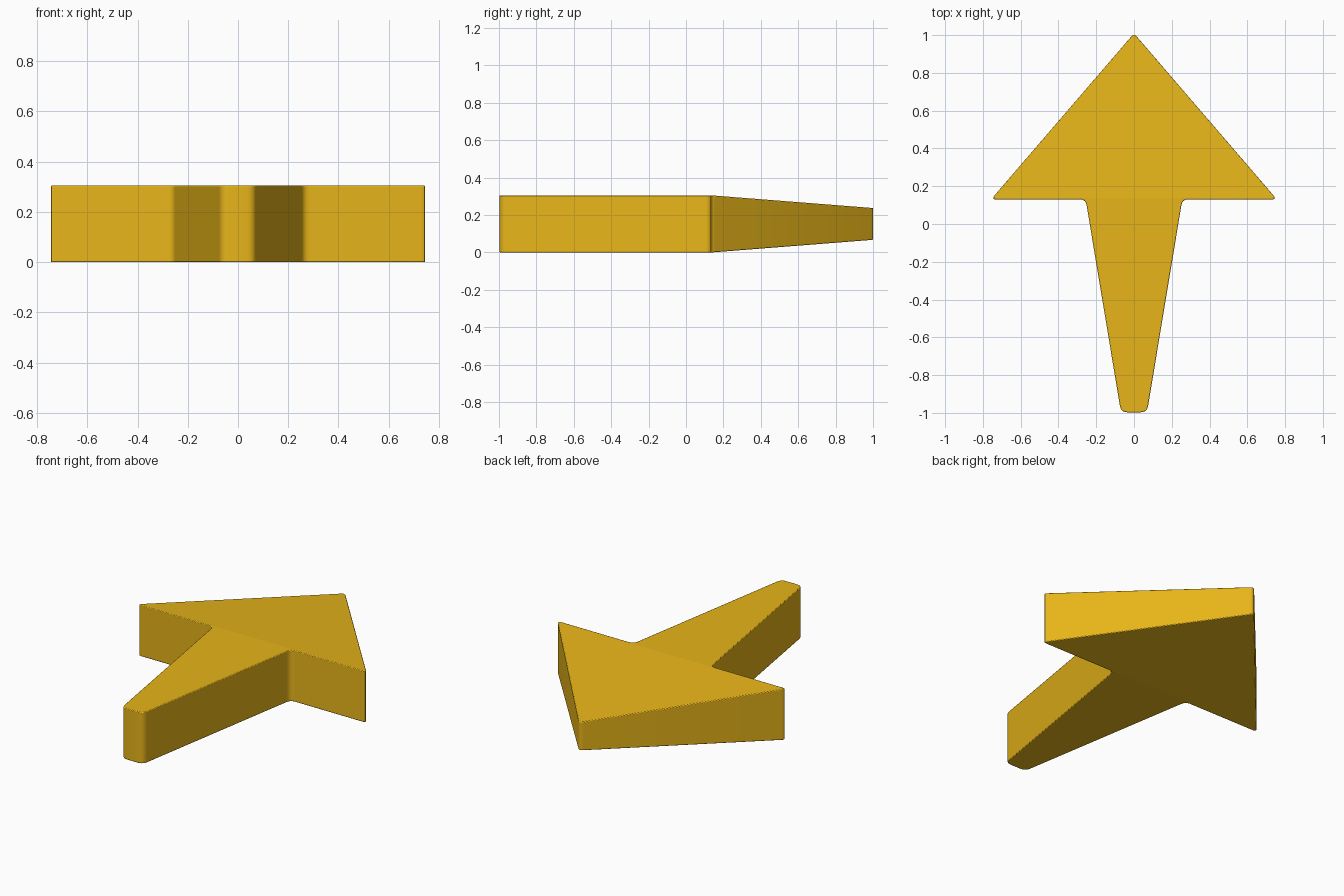
import bpy, bmesh
from math import radians
from mathutils import Vector

if "Cube" in bpy.data.objects:
    bpy.data.objects.remove(bpy.data.objects["Cube"])

HEIGHT, TIP_HALF, TAPER_Y = 0.305, 0.085, 0.138


def fillet(points, steps=5):
    """Round each (x, y, cut) corner with a short curve."""
    out, n = [], len(points)
    for i, (x, y, cut) in enumerate(points):
        p = Vector((x, y))
        a = p + (Vector(points[i - 1][:2]) - p).normalized() * cut
        b = p + (Vector(points[(i + 1) % n][:2]) - p).normalized() * cut
        for k in range(steps + 1):
            t = k / steps
            out.append(a * (1 - t) ** 2 + p * 2 * t * (1 - t) + b * t * t)
    return out


# Arrow outline: right half, mirrored to the left
right = [(0.757, 0.13, 0.03), (0.256, 0.13, 0.03), (0.069, -0.997, 0.035)]
left = [(-x, y, c) for x, y, c in reversed(right)]
outline = fillet([(0, 1.0095, 0.025)] + right + left)

# Extrude the outline into a slab
bm = bmesh.new()
base = bm.faces.new([bm.verts.new((p.x, p.y, 0)) for p in outline])
ext = bmesh.ops.extrude_face_region(bm, geom=[base])
bmesh.ops.translate(bm, vec=(0, 0, HEIGHT),
                    verts=[g for g in ext["geom"] if isinstance(g, bmesh.types.BMVert)])

# Crease line where the head starts, then taper toward the tip
bmesh.ops.bisect_plane(bm, geom=bm.verts[:] + bm.edges[:] + bm.faces[:],
                       plane_co=(0, TAPER_Y, 0), plane_no=(0, 1, 0))
mid = HEIGHT / 2
for v in bm.verts:
    t = max(0, (v.co.y - TAPER_Y) / (1 - TAPER_Y))
    half = mid + (TIP_HALF - mid) * t
    v.co.z = mid + half * (1 if v.co.z > mid else -1)
bmesh.ops.recalc_face_normals(bm, faces=bm.faces[:])

mesh = bpy.data.meshes.new("arrow")
bm.to_mesh(mesh)
bm.free()
arrow = bpy.data.objects.new("arrow", mesh)
bpy.context.collection.objects.link(arrow)

# Tiny softening of the rims
bevel = arrow.modifiers.new("rim", "BEVEL")
bevel.width, bevel.segments = 0.004, 2
bevel.limit_method, bevel.angle_limit = "ANGLE", radians(50)

bpy.context.view_layer.objects.active = arrow
arrow.select_set(True)
bpy.ops.object.shade_smooth_by_angle(angle=radians(40))

mat = bpy.data.materials.new("yellow")
mat.diffuse_color = (0.80, 0.46, 0.01, 1)
mat.use_nodes = True
mat.node_tree.nodes["Principled BSDF"].inputs["Base Color"].default_value = mat.diffuse_color
mesh.materials.append(mat)
